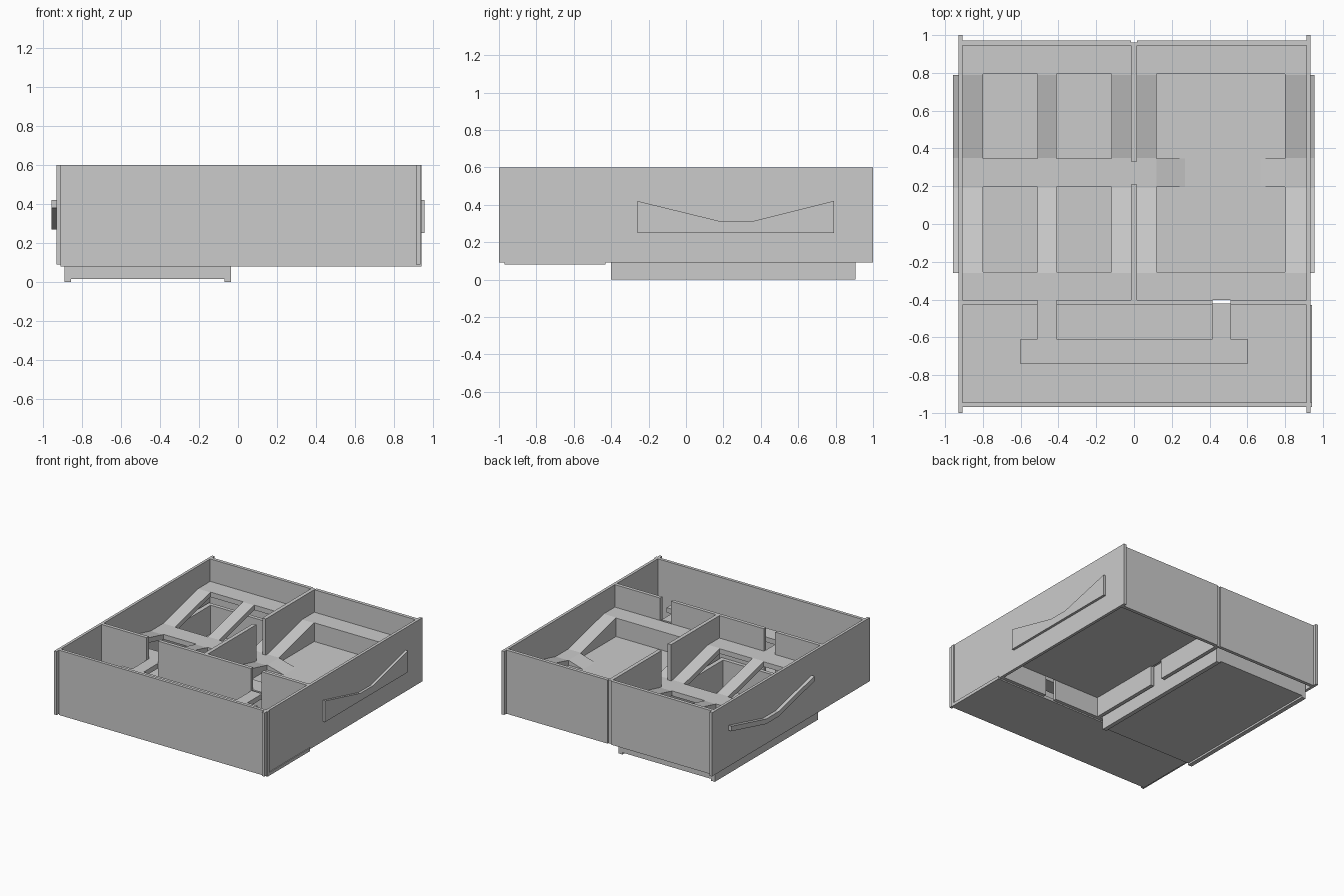
import bpy

if "Cube" in bpy.data.objects:
    bpy.data.objects.remove(bpy.data.objects["Cube"])

def mesh(name, verts, faces):
    me = bpy.data.meshes.new(name)
    me.from_pydata(verts, [], faces)
    ob = bpy.data.objects.new(name, me)
    bpy.context.collection.objects.link(ob)
    return ob

def prism(name, pts, a, b, axis='x'):
    # extrude a 2D profile (counter-clockwise) along x, y or z
    put = {'x': lambda p, t: (t, p[0], p[1]),
           'y': lambda p, t: (p[0], t, p[1]),
           'z': lambda p, t: (p[0], p[1], t)}[axis]
    n = len(pts)
    verts = [put(p, a) for p in pts] + [put(p, b) for p in pts]
    faces = [list(range(n))[::-1], list(range(n, 2 * n))]
    faces += [[i, (i + 1) % n, n + (i + 1) % n, n + i] for i in range(n)]
    if axis == 'y':
        faces = [f[::-1] for f in faces]
    return mesh(name, verts, faces)

def box(name, x0, x1, y0, y1, z0, z1):
    return prism(name, [(x0, y0), (x1, y0), (x1, y1), (x0, y1)], z0, z1, 'z')

def cut(ob, cutter):
    m = ob.modifiers.new("cut", 'BOOLEAN')
    m.operation = 'DIFFERENCE'
    m.solver = 'EXACT'
    m.object = cutter
    bpy.context.view_layer.objects.active = ob
    bpy.ops.object.modifier_apply(modifier=m.name)
    bpy.data.objects.remove(cutter)

# outer walls
box("left_wall", -0.93, -0.908, -1, 1, 0.09, 0.6)
box("right_wall", 0.912, 0.935, -1, 1, 0.09, 0.6)
box("front_wall", -0.91, 0.942, -0.97, -0.945, 0.08, 0.6)
back = box("back_wall", -0.91, 0.914, 0.945, 0.972, 0.09, 0.6)
cut(back, box("slot", -0.015, 0.015, 0.962, 1.0, 0.0, 0.7))

# inner walls, split where bars and frames pass through
for i, (a, b) in enumerate([(-0.91, -0.51), (-0.41, 0.415), (0.51, 0.914)]):
    box(f"cross_wall_{i}", a, b, -0.43, -0.402, 0.09, 0.6)
for i, (a, b) in enumerate([(-0.405, 0.21), (0.33, 0.95)]):
    box(f"divider_{i}", -0.015, 0.015, a, b, 0.09, 0.6)

# front compartment floor and two-legged holder bar
box("front_floor", -0.91, 0.942, -0.97, -0.43, 0.08, 0.105)
prism("holder_bar", [(-0.6, -0.74), (0.6, -0.74), (0.6, -0.61), (0.51, -0.61),
                     (0.51, -0.42), (0.415, -0.42), (0.415, -0.61), (-0.41, -0.61),
                     (-0.41, -0.40), (-0.51, -0.40), (-0.51, -0.61), (-0.6, -0.61)],
      0.38, 0.42, 'z')

# shared dipped top line of the insert frames
dip = [(0.79, 0.42), (0.35, 0.31), (0.19, 0.31), (-0.26, 0.42)]
top = [(0.946, 0.42)] + dip + [(-0.403, 0.42)]
low = [(y, z - 0.04) for y, z in reversed(top)]
rows = [(-0.255, 0.197), (0.347, 0.795)]

# left frame: thin dipped sheet with four openings
left = prism("left_frame", top + low, -0.91, 0.0)
for x0, x1 in [(-0.8, -0.51), (-0.41, -0.12)]:
    for y0, y1 in rows:
        cut(left, box("opening", x0, x1, y0, y1, 0.1, 0.7))
prism("left_tab", dip + [(y, z - 0.04) for y, z in reversed(dip)], -0.957, -0.905)

# right frame: solid body with two pockets joined by a notch
right = prism("right_frame", top + [(-0.403, 0.25), (0.946, 0.25)], 0.0, 0.913)
for y0, y1 in rows:
    cut(right, box("pocket", 0.12, 0.8, y0, y1, 0.27, 0.7))
cut(right, prism("notch", [(0.12, 0.31), (0.27, 0.27), (0.67, 0.27), (0.8, 0.31),
                           (0.8, 0.5), (0.12, 0.5)], 0.19, 0.355, 'y'))
prism("right_tab", dip + [(-0.26, 0.25), (0.79, 0.25)], 0.905, 0.955)

# deep tray below the left frame
box("tray_floor", -0.86, -0.065, -0.375, 0.88, 0.015, 0.04)
for i, x in enumerate([-0.89, -0.07]):
    box(f"tray_side_{i}", x, x + 0.035, -0.4, 0.905, 0.0, 0.27)
for i, y in enumerate([-0.4, 0.875]):
    box(f"tray_end_{i}", -0.86, -0.065, y, y + 0.03, 0.015, 0.27)
